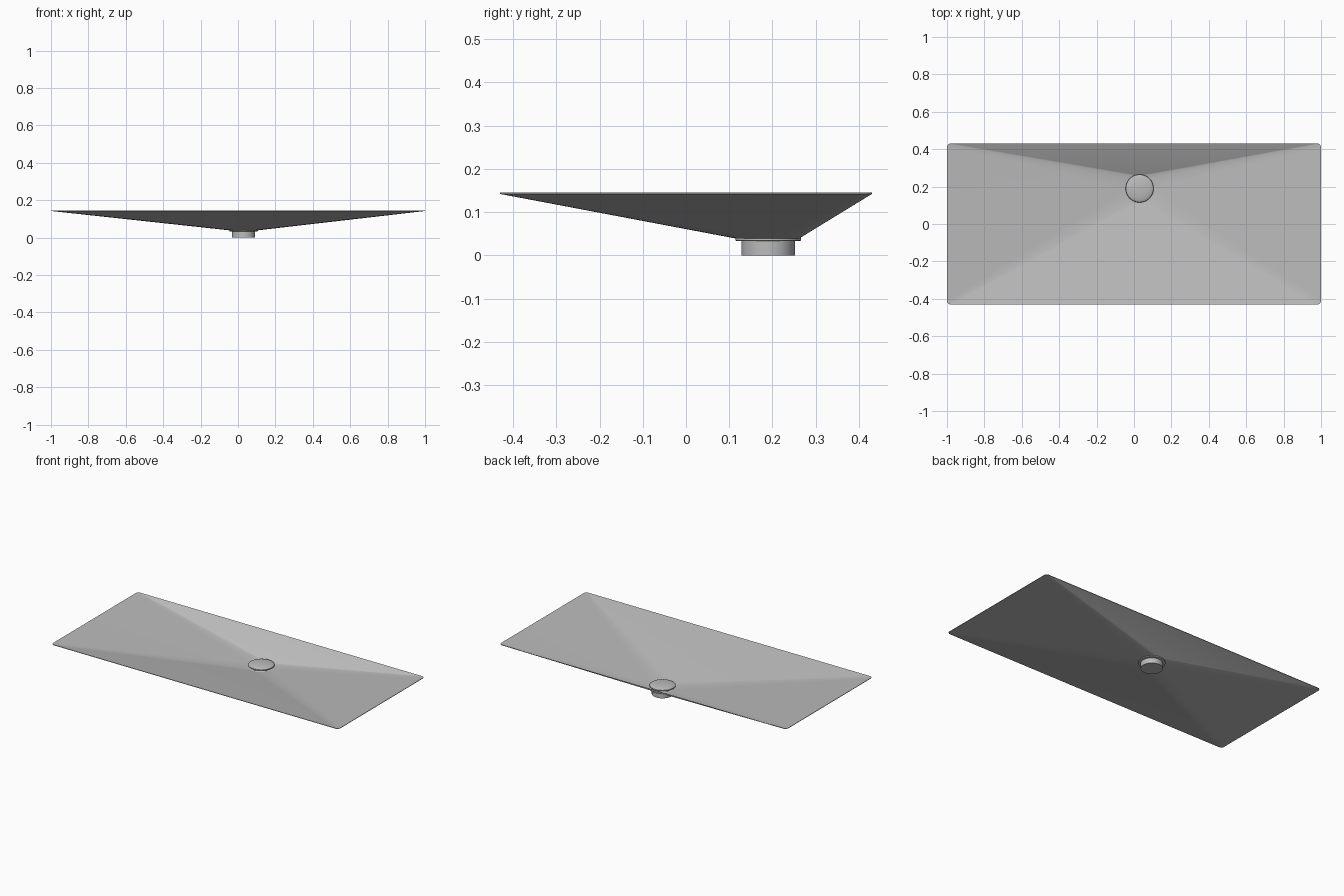
import bpy, bmesh
from math import sin, cos, pi, radians

cube = bpy.data.objects.get("Cube")
if cube:
    bpy.data.objects.remove(cube)

DRAIN_X, DRAIN_Y = 0.03, 0.19
HALF_X, HALF_Y, RIM_Z = 1.0, 0.43, 0.145
CORNER = 0.02
STEPS = 12

steel = bpy.data.materials.new("brushed_steel")
steel.use_nodes = True
steel.diffuse_color = (0.5, 0.5, 0.5, 1)
steel.node_tree.nodes["Principled BSDF"].inputs["Base Color"].default_value = (0.5, 0.5, 0.5, 1)


def finish(name, bm, angle=30):
    bmesh.ops.recalc_face_normals(bm, faces=bm.faces)
    mesh = bpy.data.meshes.new(name)
    bm.to_mesh(mesh)
    bm.free()
    mesh.materials.append(steel)
    obj = bpy.data.objects.new(name, mesh)
    bpy.context.collection.objects.link(obj)
    bpy.ops.object.select_all(action='DESELECT')
    obj.select_set(True)
    bpy.context.view_layer.objects.active = obj
    bpy.ops.object.shade_smooth_by_angle(angle=radians(angle))
    return obj


def bridge(bm, a, b):
    for i in range(len(a)):
        j = (i + 1) % len(a)
        bm.faces.new((a[i], a[j], b[j], b[i]))


def lathe(name, profile, sides=48):
    """Closed turned solid around the drain axis, from (radius, z) pairs."""
    bm = bmesh.new()
    rings = []
    for r, z in profile:
        rings.append([bm.verts.new((DRAIN_X + r * cos(2 * pi * i / sides),
                                    DRAIN_Y + r * sin(2 * pi * i / sides), z))
                      for i in range(sides)])
    for a, b in zip(rings, rings[1:]):
        bridge(bm, a, b)
    bm.faces.new(rings[0])
    bm.faces.new(rings[-1])
    return finish(name, bm)


# Sloping basin: rounded rectangle at the rim running down to the round drain
def basin_ring(bm, drop):
    rim, hole = [], []
    for quarter, (sx, sy) in enumerate(((1, 1), (-1, 1), (-1, -1), (1, -1))):
        for k in range(STEPS + 1):
            t = (quarter + k / STEPS) * pi / 2
            rim.append(bm.verts.new((sx * (HALF_X - CORNER) + CORNER * cos(t),
                                     sy * (HALF_Y - CORNER) + CORNER * sin(t),
                                     RIM_Z - drop)))
            hole.append(bm.verts.new((DRAIN_X + 0.07 * cos(t),
                                      DRAIN_Y + 0.07 * sin(t), 0.041 - drop)))
    return rim, hole


bm = bmesh.new()
top_rim, top_hole = basin_ring(bm, 0)
low_rim, low_hole = basin_ring(bm, 0.003)
bridge(bm, top_rim, top_hole)
bridge(bm, low_rim, low_hole)
bridge(bm, top_rim, low_rim)
bridge(bm, top_hole, low_hole)
bmesh.ops.remove_doubles(bm, verts=bm.verts, dist=0.0001)
finish("basin", bm, 25)

# Drain: outlet pipe, clamping flange and domed cover
lathe("drain_outlet", [(0.062, 0), (0.062, 0.036)])
lathe("drain_flange", [(0.07, 0.033), (0.076, 0.034), (0.076, 0.041), (0.07, 0.044)])
dome = [(0.072, 0.05), (0.075, 0.052)]
dome += [(0.075 * cos(a), 0.054 + 0.014 * sin(a))
         for a in (i * pi / 18 for i in range(9))]
lathe("drain_cover", dome)

# Small feet holding the cover above the flange
for i in range(6):
    a = i * pi / 3 + pi / 6
    bm = bmesh.new()
    bmesh.ops.create_cube(bm, size=1)
    bmesh.ops.scale(bm, vec=(0.012, 0.012, 0.012), verts=bm.verts)
    bmesh.ops.translate(bm, verts=bm.verts, vec=(DRAIN_X + 0.062 * cos(a),
                                                 DRAIN_Y + 0.062 * sin(a), 0.047))
    finish("cover_foot_%d" % (i + 1), bm)
